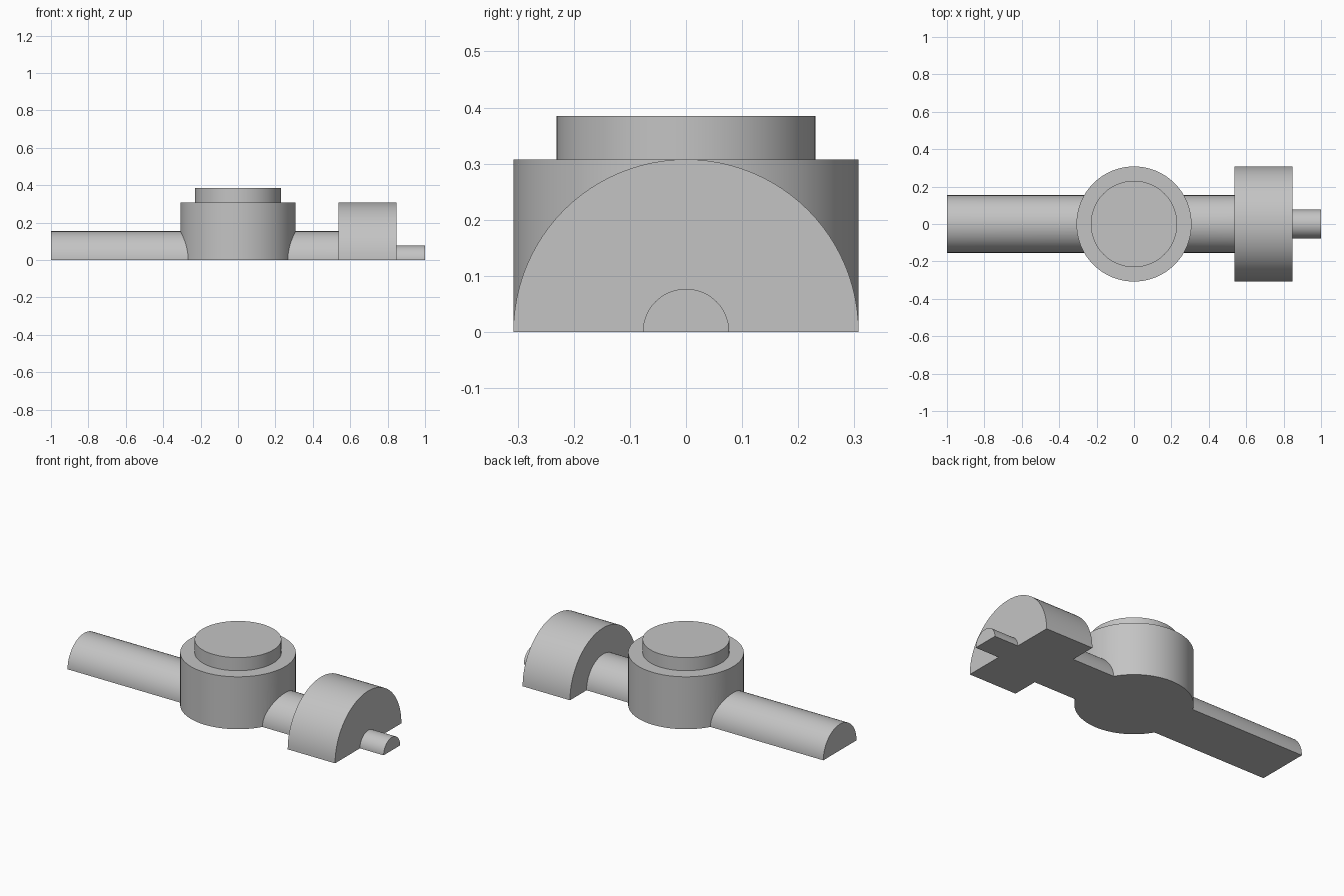
import bpy, bmesh
from math import pi, radians
from mathutils import Vector

if "Cube" in bpy.data.objects:
    bpy.data.objects.remove(bpy.data.objects["Cube"])

U = 2 / 13  # base module: bar radius

grey = bpy.data.materials.new("plain grey")
grey.use_nodes = True
colour = (0.55, 0.55, 0.55, 1)
grey.diffuse_color = colour
grey.node_tree.nodes["Principled BSDF"].inputs["Base Color"].default_value = colour


def revolve(name, profile, axis, angle, steps):
    """Spin a (position along axis, radius) profile and close it into a solid."""
    axis = Vector(axis)
    out = Vector((0, 1, 0))
    bm = bmesh.new()
    verts = [bm.verts.new((axis * p + out * r) * U) for p, r in profile]
    edges = [bm.edges.new(pair) for pair in zip(verts, verts[1:])]
    bmesh.ops.spin(bm, geom=verts + edges, cent=(0, 0, 0), axis=axis,
                   angle=angle, steps=steps)
    bmesh.ops.remove_doubles(bm, verts=bm.verts, dist=1e-5)
    # flat underside of a half turn
    rim = [e for e in bm.edges if e.is_boundary]
    if rim:
        bmesh.ops.contextual_create(bm, geom=rim)
    # merge the fans on the flat ends
    bmesh.ops.dissolve_limit(bm, angle_limit=radians(0.5),
                             verts=bm.verts, edges=bm.edges)
    bmesh.ops.recalc_face_normals(bm, faces=bm.faces)
    mesh = bpy.data.meshes.new(name)
    bm.to_mesh(mesh)
    bm.free()
    mesh.materials.append(grey)
    obj = bpy.data.objects.new(name, mesh)
    bpy.context.collection.objects.link(obj)
    return obj


# half-round shaft: long bar, large flange, thin end stub
shaft = revolve("half_round_shaft",
                [(-6.5, 0), (-6.5, 1), (3.5, 1), (3.5, 2), (5.5, 2),
                 (5.5, 0.5), (6.5, 0.5), (6.5, 0)],
                (1, 0, 0), pi, 48)

# upright round hub with a stepped cap
hub = revolve("stepped_hub",
              [(0, 0), (0, 2), (2, 2), (2, 1.5), (2.5, 1.5), (2.5, 0)],
              (0, 0, 1), 2 * pi, 96)

# weld the shaft and hub into one body
weld = hub.modifiers.new("weld_shaft", 'BOOLEAN')
weld.operation = 'UNION'
weld.solver = 'EXACT'
weld.object = shaft
bpy.context.view_layer.objects.active = hub
hub.select_set(True)
bpy.ops.object.modifier_apply(modifier=weld.name)
bpy.data.objects.remove(shaft)
hub.name = "hub_and_shaft_body"
bpy.ops.object.shade_smooth_by_angle(angle=radians(30))
